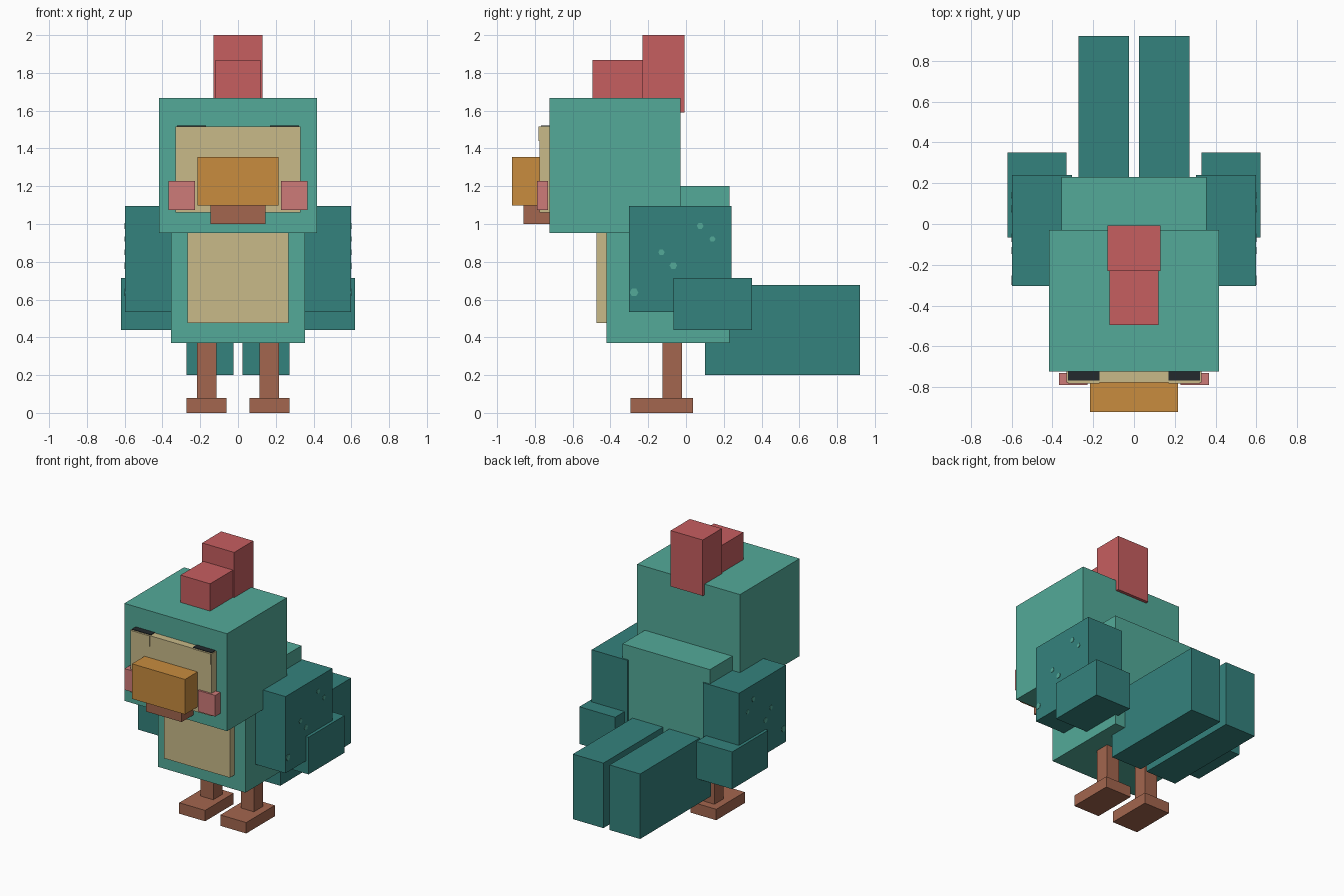
import bpy, bmesh, math
from mathutils import Matrix

if "Cube" in bpy.data.objects:
    bpy.data.objects.remove(bpy.data.objects["Cube"])


def mat(name, rgb):
    m = bpy.data.materials.new(name)
    lin = [(c / 255 / 12.92 if c < 11 else ((c / 255 + 0.055) / 1.055) ** 2.4) for c in rgb]
    m.diffuse_color = (*lin, 1)
    m.use_nodes = True
    m.node_tree.nodes["Principled BSDF"].inputs["Base Color"].default_value = m.diffuse_color
    return m


TEAL = mat("light teal", (83, 170, 153))
DARK = mat("dark teal", (52, 130, 125))
TAN = mat("tan", (200, 186, 137))
ORANGE = mat("orange", (200, 140, 63))
BROWN = mat("brown", (163, 102, 78))
RED = mat("red", (198, 94, 96))
PINK = mat("pink", (206, 123, 121))
BLACK = mat("charcoal", (35, 42, 45))


def finish(name, bm, material):
    bmesh.ops.recalc_face_normals(bm, faces=bm.faces)
    me = bpy.data.meshes.new(name)
    bm.to_mesh(me)
    bm.free()
    me.materials.append(material)
    ob = bpy.data.objects.new(name, me)
    bpy.context.collection.objects.link(ob)


def box(name, x, y, z, material):
    """Box spanning the given (min, max) ranges."""
    bm = bmesh.new()
    size = [b - a for a, b in (x, y, z)]
    mid = [(a + b) / 2 for a, b in (x, y, z)]
    bmesh.ops.create_cube(bm, size=1, matrix=Matrix.Translation(mid) @ Matrix.Diagonal((*size, 1)))
    finish(name, bm, material)


def pair(name, x, y, z, material):
    box("right_" + name, x, y, z, material)
    box("left_" + name, (-x[1], -x[0]), y, z, material)


def speckle(name, x, y, z, r):
    """Small hexagonal plate facing sideways."""
    bm = bmesh.new()
    bmesh.ops.create_cone(bm, cap_ends=True, segments=6, radius1=r, radius2=r, depth=0.004,
                          matrix=Matrix.Translation((x, y, z)) @ Matrix.Rotation(math.pi / 2, 4, 'Y'))
    finish(name, bm, TEAL)


# Body and head
box("body", (-0.355, 0.355), (-0.42, 0.23), (0.37, 1.20), TEAL)
box("belly", (-0.267, 0.267), (-0.475, -0.41), (0.477, 1.0), TAN)
box("head", (-0.417, 0.417), (-0.722, -0.03), (0.953, 1.668), TEAL)

# Face, beak and cheeks
box("face", (-0.33, 0.33), (-0.776, -0.71), (1.06, 1.517), TAN)
box("upper_beak", (-0.215, 0.215), (-0.922, -0.74), (1.098, 1.355), ORANGE)
box("lower_beak", (-0.145, 0.145), (-0.86, -0.71), (1.0, 1.098), BROWN)
pair("cheek", (0.227, 0.368), (-0.79, -0.73), (1.073, 1.228), PINK)

# Eyelids and dark lashes along the top edge of the face
pair("eyelid", (0.17, 0.323), (-0.781, -0.775), (1.44, 1.517), TAN)
pair("eyelash", (0.17, 0.323), (-0.767, -0.72), (1.516, 1.521), BLACK)

# Comb
box("rear_comb", (-0.13, 0.13), (-0.23, -0.008), (1.59, 2.0), RED)
box("front_comb", (-0.12, 0.12), (-0.495, -0.22), (1.65, 1.868), RED)

# Wings and tail
pair("wing", (0.305, 0.598), (-0.303, 0.24), (0.533, 1.095), DARK)
pair("wing_tip", (0.33, 0.62), (-0.067, 0.35), (0.44, 0.713), DARK)
pair("tail_feather", (0.025, 0.273), (0.10, 0.922), (0.20, 0.677), DARK)

# Legs and feet
pair("leg", (0.113, 0.217), (-0.125, -0.02), (0.07, 0.42), BROWN)
pair("foot", (0.062, 0.272), (-0.293, 0.038), (0.0, 0.08), BROWN)

# Light speckles on the wings
spots = [(-0.13, 0.85, 0.017), (-0.067, 0.78, 0.02), (0.075, 0.99, 0.018),
         (0.14, 0.92, 0.016), (-0.275, 0.638, 0.023)]
for side, sx in (("right", 1), ("left", -1)):
    for i, (y, z, r) in enumerate(spots):
        speckle(f"{side}_wing_speckle_{i + 1}", sx * 0.599, y, z, r)
